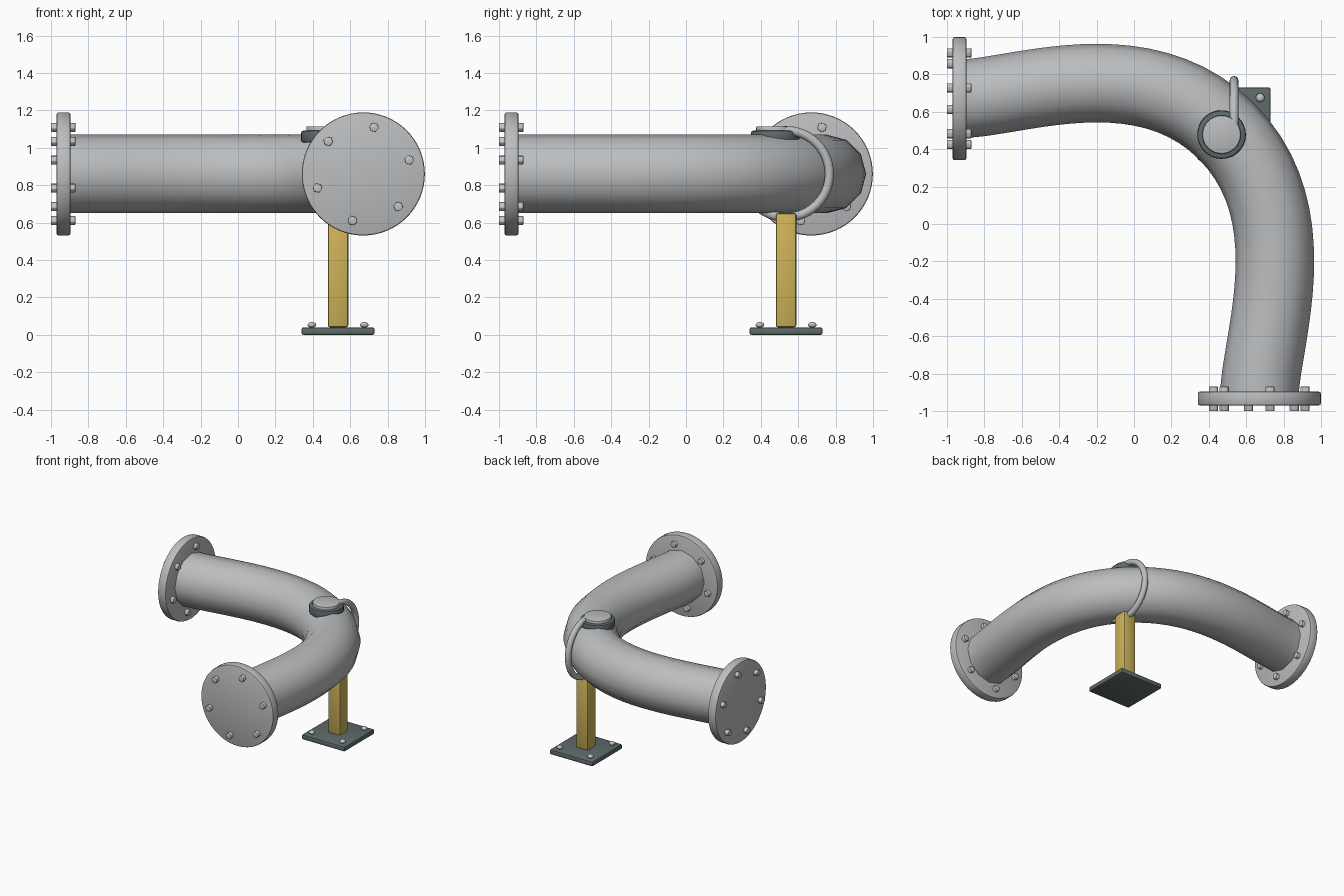
import bpy, bmesh, math
from mathutils import Vector, Matrix
from mathutils.geometry import interpolate_bezier

if "Cube" in bpy.data.objects:
    bpy.data.objects.remove(bpy.data.objects["Cube"])


def material(name, rgb):
    m = bpy.data.materials.new(name)
    m.diffuse_color = (*rgb, 1)
    m.use_nodes = True
    m.node_tree.nodes["Principled BSDF"].inputs["Base Color"].default_value = m.diffuse_color
    return m


STEEL = material("steel grey", (0.50, 0.51, 0.52))
BOLT = material("bolt grey", (0.55, 0.56, 0.57))
DARK = material("dark slate", (0.115, 0.145, 0.15))
YELLOW = material("support yellow", (0.62, 0.45, 0.10))


def finish(name, bm, mat, bevel=0.0, angle=35, segments=2):
    bmesh.ops.recalc_face_normals(bm, faces=bm.faces)
    mesh = bpy.data.meshes.new(name)
    bm.to_mesh(mesh)
    bm.free()
    ob = bpy.data.objects.new(name, mesh)
    bpy.context.collection.objects.link(ob)
    mesh.materials.append(mat)
    bpy.ops.object.select_all(action='DESELECT')
    ob.select_set(True)
    bpy.context.view_layer.objects.active = ob
    if bevel:
        mod = ob.modifiers.new("edge_bevel", 'BEVEL')
        mod.width, mod.segments, mod.limit_method = bevel, segments, 'ANGLE'
        bpy.ops.object.modifier_apply(modifier=mod.name)
    bpy.ops.object.shade_smooth_by_angle(angle=math.radians(angle))
    return ob


def cylinder(name, center, axis, radius, depth, mat, sides=48, bevel=0.0, spin=0.0, top=None):
    bm = bmesh.new()
    turn = Vector(axis).to_track_quat('Z', 'Y').to_matrix().to_4x4()
    bmesh.ops.create_cone(bm, cap_ends=True, segments=sides, radius1=radius,
                          radius2=radius if top is None else top, depth=depth,
                          matrix=Matrix.Translation(center) @ turn @ Matrix.Rotation(spin, 4, 'Z'))
    return finish(name, bm, mat, bevel)


def box(name, center, size, mat, bevel):
    bm = bmesh.new()
    bmesh.ops.create_cube(bm, size=1, matrix=Matrix.Translation(center) @ Matrix.Diagonal((*size, 1)))
    return finish(name, bm, mat, bevel)


def sweep(name, path, tangents, radius, sides, mat, closed=False):
    """Round tube along a planar path; each ring is spanned by the path side and its plane normal."""
    bm = bmesh.new()
    rings = []
    for p, (t, up) in zip(path, tangents):
        side = t.cross(up).normalized()
        rings.append([bm.verts.new(p + radius * (math.cos(a) * side + math.sin(a) * up))
                      for a in (2 * math.pi * k / sides for k in range(sides))])
    n = len(rings)
    for i in range(n if closed else n - 1):
        a, b = rings[i], rings[(i + 1) % n]
        for k in range(sides):
            j = (k + 1) % sides
            bm.faces.new((a[k], a[j], b[j], b[k]))
    if not closed:
        bm.faces.new(rings[0])
        bm.faces.new(rings[-1])
    return finish(name, bm, mat, angle=50)


Z = 0.86          # height of the pipe centreline
END = 0.67        # sideways position of the pipe ends
up = Vector((0, 0, 1))

# Bent pipe: half the bend, mirrored across the diagonal
half = interpolate_bezier(Vector((-0.93, END, Z)), Vector((-0.64, END, Z)),
                          Vector((0.045, 0.945, Z)), Vector((0.495, 0.495, Z)), 21)
path = half + [Vector((p.y, p.x, p.z)) for p in reversed(half[:-1])]
tans = [(path[min(i + 1, len(path) - 1)] - path[max(i - 1, 0)]).normalized() for i in range(len(path))]
sweep("bent_pipe", path, [(t, up) for t in tans], 0.21, 12, STEEL)

# End flanges with six through bolts each
for label, swap in (("front", False), ("left", True)):
    def place(u, w, z):
        return (w, u, z) if swap else (u, w, z)
    axis = place(0, -1, 0)
    cylinder(label + "_flange", place(END, -0.933, Z), axis, 0.329, 0.073, STEEL, 64, 0.01)
    for k in range(6):
        a = math.radians(17 + 60 * k)
        cylinder(f"{label}_flange_bolt_{k + 1}",
                 place(END + 0.256 * math.cos(a), -0.935, Z + 0.256 * math.sin(a)),
                 axis, 0.026, 0.13, BOLT, 6, 0.003, a)

# Inspection hatch on top of the bend
cylinder("hatch_base", (0.468, 0.478, 1.06), up, 0.13, 0.064, DARK, 32, 0.012)
cylinder("hatch_lid", (0.468, 0.478, 1.095), up, 0.103, 0.04, STEEL, 32, 0.008)

# Clamp ring round the bend above the post
C = 0.535
ring, frames = [], []
for k in range(48):
    a = 2 * math.pi * k / 48
    ring.append(Vector((C, C + 0.232 * math.cos(a), Z + 0.232 * math.sin(a))))
    frames.append((Vector((0, -math.sin(a), math.cos(a))), Vector((1, 0, 0))))
sweep("clamp_ring", ring, frames, 0.024, 12, STEEL, closed=True)

# Support post on a bolted foot plate
box("support_post", (C, C, 0.345), (0.11, 0.11, 0.61), YELLOW, 0.012)
box("foot_plate", (C, C, 0.02), (0.39, 0.39, 0.04), DARK, 0.01)
for i, sx in enumerate((-1, 1)):
    for j, sy in enumerate((-1, 1)):
        bm = bmesh.new()
        bmesh.ops.create_uvsphere(bm, u_segments=16, v_segments=8, radius=1,
                                  matrix=Matrix.Translation((C + 0.14 * sx, C + 0.14 * sy, 0.053))
                                  @ Matrix.Diagonal((0.023, 0.023, 0.015, 1)))
        finish(f"foot_bolt_{i * 2 + j + 1}", bm, BOLT, angle=60)
